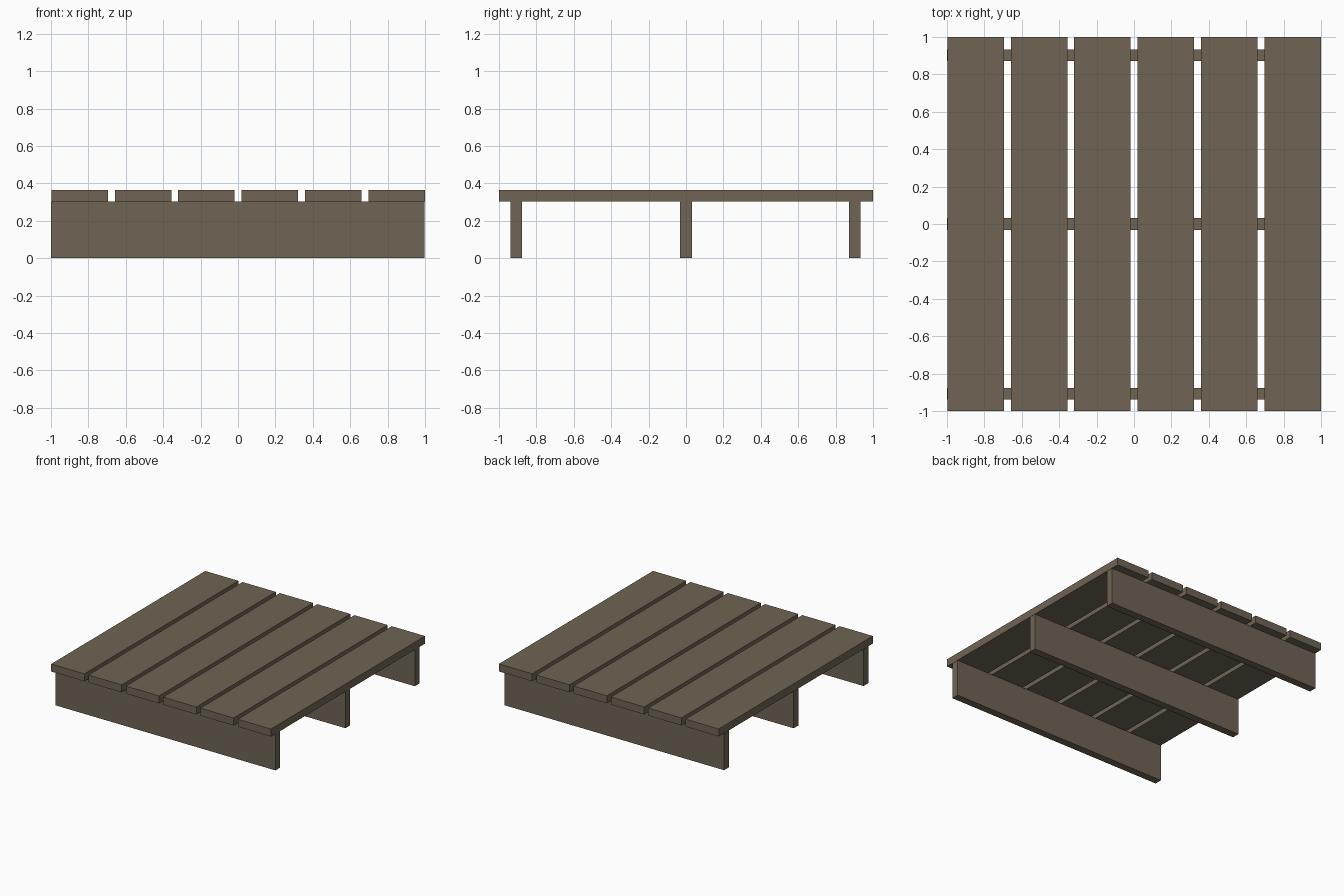
import bpy

if "Cube" in bpy.data.objects:
    bpy.data.objects.remove(bpy.data.objects["Cube"])

wood = bpy.data.materials.new("weathered wood")
wood.diffuse_color = (0.16, 0.128, 0.09, 1)
wood.use_nodes = True
wood.node_tree.nodes["Principled BSDF"].inputs["Base Color"].default_value = wood.diffuse_color


def box(name, lo, hi):
    """Axis-aligned box between two corners."""
    size = [b - a for a, b in zip(lo, hi)]
    mid = [(a + b) / 2 for a, b in zip(lo, hi)]
    bpy.ops.mesh.primitive_cube_add(size=1, location=mid)
    ob = bpy.context.object
    ob.name = name
    ob.scale = size
    bpy.ops.object.transform_apply(location=False, rotation=False, scale=True)
    ob.data.materials.append(wood)


RUNNER_H, TOP, PLANK_W, COUNT = 0.302, 0.364, 0.302, 6

# Three upright runners across the width
for label, y in (("front", -0.908), ("middle", 0.0), ("back", 0.902)):
    box(label + "_runner", (-1, y - 0.031, 0), (0.998, y + 0.031, RUNNER_H))

# Six deck planks running front to back, evenly spaced
first = -0.998
pitch = (1 - PLANK_W - first) / (COUNT - 1)
for i in range(COUNT):
    x = first + i * pitch
    box(f"deck_plank_{i + 1}", (x, -1, RUNNER_H), (x + PLANK_W, 1, TOP))
